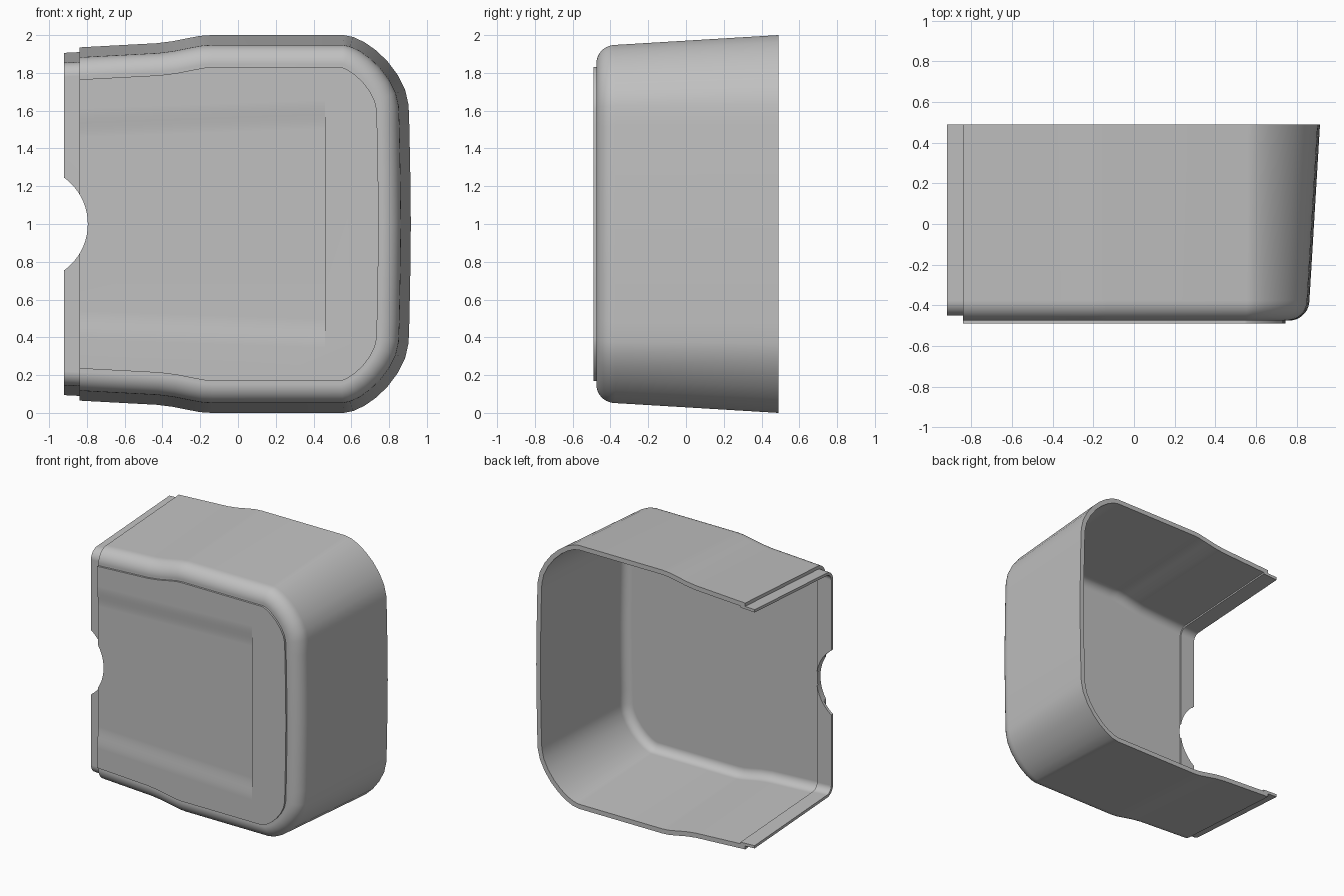
import bpy, bmesh, math
from mathutils import Vector

cube = bpy.data.objects.get("Cube")
if cube:
    bpy.data.objects.remove(cube, do_unlink=True)

BACK, SEAM = 0.49, -0.84

grey = bpy.data.materials.new("plain_grey")
grey.use_nodes = True
grey.diffuse_color = (0.53, 0.53, 0.53, 1)
grey.node_tree.nodes["Principled BSDF"].inputs["Base Color"].default_value = grey.diffuse_color

# Upper half of the rear outline (x, z), from the open side round to mid height
UPPER = [(SEAM, 1.935), (-0.6, 1.948), (-0.43, 1.957), (-0.35, 1.967), (-0.27, 1.983),
         (-0.2, 1.996), (-0.14, 2.0), (0.2, 2.0), (0.56, 2.0), (0.61, 1.99), (0.67, 1.962),
         (0.73, 1.92), (0.79, 1.863), (0.845, 1.79), (0.885, 1.71), (0.903, 1.63),
         (0.907, 1.52), (0.912, 1.27)]
OUTLINE = UPPER + [(0.915, 1.0)] + [(x, 2 - z) for x, z in reversed(UPPER)]


def inset(d):
    """Outline moved inward by d, with both ends kept on the seam."""
    pts = [Vector(p) for p in OUTLINE]
    last = len(pts) - 1
    out = []
    for i, p in enumerate(pts):
        a = (p - pts[max(i - 1, 0)]).normalized()
        b = (pts[min(i + 1, last)] - p).normalized()
        t = (a + b).normalized()
        n = Vector((t.y, -t.x))
        q = p + n * d / max(n.dot(Vector((b.y, -b.x)) if i < last else n), 0.8)
        if i in (0, last):
            q.x = SEAM
        out.append(q)
    return out


def profile(t, steps=9):
    """Wall section (y, inset) at depth t under the skin: drafted wall, rounded front edge."""
    r = 0.1 - t
    arc = [math.pi / 2 * k / steps for k in range(steps + 1)]
    return [(BACK, t)] + [(-0.375 - r * math.sin(a), 0.152 - r * math.cos(a)) for a in arc]


def finish(name, bm):
    bmesh.ops.recalc_face_normals(bm, faces=bm.faces[:])
    me = bpy.data.meshes.new(name)
    bm.to_mesh(me)
    bm.free()
    ob = bpy.data.objects.new(name, me)
    me.materials.append(grey)
    bpy.context.collection.objects.link(ob)
    return ob


def strip(bm, a, b):
    for i in range(len(a) - 1):
        bm.faces.new((a[i], a[i + 1], b[i + 1], b[i]))


def ring(bm, y, d):
    return [bm.verts.new((p.x, y, p.y)) for p in inset(d)]


def prism(name, sections):
    """Solid bridging two closed sections of 3D points."""
    bm = bmesh.new()
    a, b = [[bm.verts.new(p) for p in s] for s in sections]
    strip(bm, a + a[:1], b + b[:1])
    bm.faces.new(a)
    bm.faces.new(b)
    return finish(name, bm)


def cut(ob, cutter):
    mod = ob.modifiers.new("cut", "BOOLEAN")
    mod.operation, mod.solver, mod.object = "DIFFERENCE", "EXACT", cutter
    bpy.context.view_layer.objects.active = ob
    bpy.ops.object.modifier_apply(modifier=mod.name)


def shade(ob, degrees):
    bpy.ops.object.select_all(action="DESELECT")
    ob.select_set(True)
    bpy.context.view_layer.objects.active = ob
    bpy.ops.object.shade_smooth_by_angle(angle=math.radians(degrees))
    ob.modifiers.new("weighted", "WEIGHTED_NORMAL").keep_sharp = True


# Hollow housing, open at the back and on one side
bm = bmesh.new()
skins = []
for t in (0, 0.035):
    rings = [ring(bm, y, d) for y, d in profile(t)]
    for a, b in zip(rings, rings[1:]):
        strip(bm, a, b)
    bm.faces.new(rings[-1])
    skins.append(rings)
strip(bm, skins[0][0], skins[1][0])
ends = [[r[0] for r in s] + [r[-1] for r in reversed(s)] for s in skins]
bm.faces.new(ends[0] + ends[1][::-1])
housing = finish("housing", bm)

# Raised front panel
panel = prism("front_panel", [[(p.x, y, p.y) for p in inset(0.17)] for y in (-0.47, -0.49)])


# Joining tongue along the open side
def tongue_section(x):
    def side(t):
        top = [(x, y, 1.935 + 0.05 * (x - SEAM) - d) for y, d in profile(t)]
        return top + [(x, y, 2 - z) for x, y, z in reversed(top)]
    return side(0.025) + side(0.046)[::-1]


tongue = prism("joining_tongue", [tongue_section(-0.92), tongue_section(-0.8)])


# Shallow recess in the panel, with softly sloping long sides
def scoop_section(x, half):
    n = 8
    slope = [(half + 0.16 * k / n, -0.4775 - 0.0125 * (1 - math.cos(math.pi * k / n)) / 2)
             for k in range(n + 1)] + [(half + 0.16, -0.55)]
    return [(x, y, 1 + h) for h, y in slope] + [(x, y, 1 - h) for h, y in reversed(slope)]


scoop = prism("recess_cutter", [scoop_section(-1.0, 0.45), scoop_section(0.46, 0.5)])
cut(panel, scoop)

# Round notch in the open edge
notch = prism("notch_cutter", [[(-1.0975 + 0.3025 * math.cos(a), y, 1 + 0.3025 * math.sin(a))
                                for a in (math.tau * k / 64 for k in range(64))]
                               for y in (-0.6, -0.3)])
for ob in (housing, panel, tongue):
    cut(ob, notch)
for helper in (scoop, notch):
    bpy.data.objects.remove(helper, do_unlink=True)

for ob in (housing, panel, tongue):
    shade(ob, 25)
